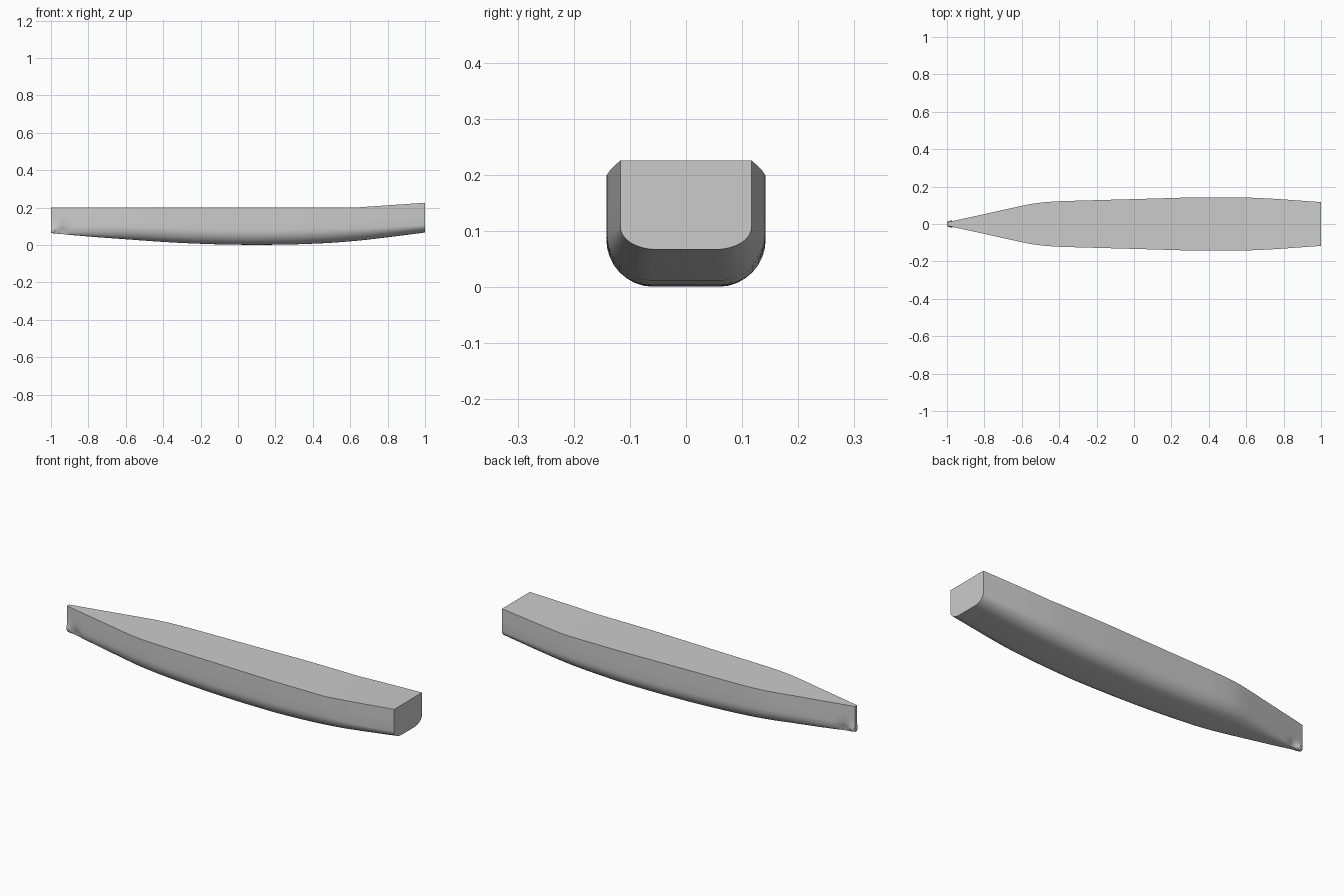
import bpy
import bmesh
import math

default = bpy.data.objects.get("Cube")
if default:
    bpy.data.objects.remove(default, do_unlink=True)

# Hull lines: (x, value) control points from bow to stern
HALF_BEAM = [(-1, .009), (-.8, .053), (-.56, .106), (-.5, .115), (-.4, .122),
             (0, .133), (.3, .142), (.6, .142), (.75, .135), (1, .117)]
KEEL = [(-1, .064), (-.8, .045), (-.6, .031), (-.4, .016), (-.2, .006),
        (0, .001), (.2, .001), (.4, .006), (.6, .018), (.8, .041), (1, .067)]
SHEER = [(-1, .2), (.62, .2), (1, .226)]
BILGE_HEIGHT = [(-1, .04), (-.8, .06), (-.4, .08), (.5, .08), (1, .04)]
BILGE_STEPS = 8
STATIONS = 100


def along(points, x):
    """Straight-line interpolation through control points."""
    for (x0, v0), (x1, v1) in zip(points, points[1:]):
        if x <= x1:
            return v0 + (v1 - v0) * (x - x0) / (x1 - x0)
    return points[-1][1]


def smooth_along(points, x, reach):
    """Rounded version of the interpolation, exact at the ends."""
    reach = min(reach, 1 - abs(x))
    return sum(along(points, x + reach * k) for k in (-1, -.5, 0, .5, 1)) / 5


def half_section(x):
    """Deck edge, vertical side, rounded bilge and flat bottom, for one side."""
    beam = smooth_along(HALF_BEAM, x, .04)
    keel = smooth_along(KEEL, x, .1)
    sheer = along(SHEER, x)
    bilge = smooth_along(BILGE_HEIGHT, x, .1)
    flat = beam * .45
    # small swelling at the forefoot with a hollow behind it
    swell = .009 * math.exp(-((x + .985) / .015) ** 2)
    hollow = .010 * math.exp(-((x + .94) / .022) ** 2)
    points = [(beam, sheer), (beam, (sheer + keel + bilge) / 2)]
    for i in range(BILGE_STEPS + 1):
        a = math.pi / 2 * i / BILGE_STEPS
        y = flat + (beam - flat) * math.cos(a)
        z = keel + bilge * (1 - math.sin(a))
        y += (swell - hollow) * math.sin(2 * a)
        points.append((max(y, .003), z))
    return points


# Hull: loft the mirrored sections, then close deck, stem and transom
bm = bmesh.new()
rings = []
for s in range(STATIONS + 1):
    x = -1 + 2 * s / STATIONS
    half = half_section(x)
    ring = half + [(-y, z) for y, z in reversed(half)]
    rings.append([bm.verts.new((x, y, z)) for y, z in ring])
for a, b in zip(rings, rings[1:]):
    for i in range(len(a)):
        j = (i + 1) % len(a)
        bm.faces.new((a[i], a[j], b[j], b[i]))
bm.faces.new(rings[0])
bm.faces.new(rings[-1])
bmesh.ops.recalc_face_normals(bm, faces=bm.faces)

mesh = bpy.data.meshes.new("hull")
bm.to_mesh(mesh)
bm.free()
hull = bpy.data.objects.new("hull", mesh)
bpy.context.collection.objects.link(hull)

# Plain grey finish
grey = bpy.data.materials.new("hull_grey")
grey.use_nodes = True
colour = (.6, .6, .6, 1)
grey.diffuse_color = colour
grey.node_tree.nodes["Principled BSDF"].inputs["Base Color"].default_value = colour
mesh.materials.append(grey)

bpy.ops.object.select_all(action="DESELECT")
hull.select_set(True)
bpy.context.view_layer.objects.active = hull
bpy.ops.object.shade_smooth_by_angle(angle=math.radians(35))
